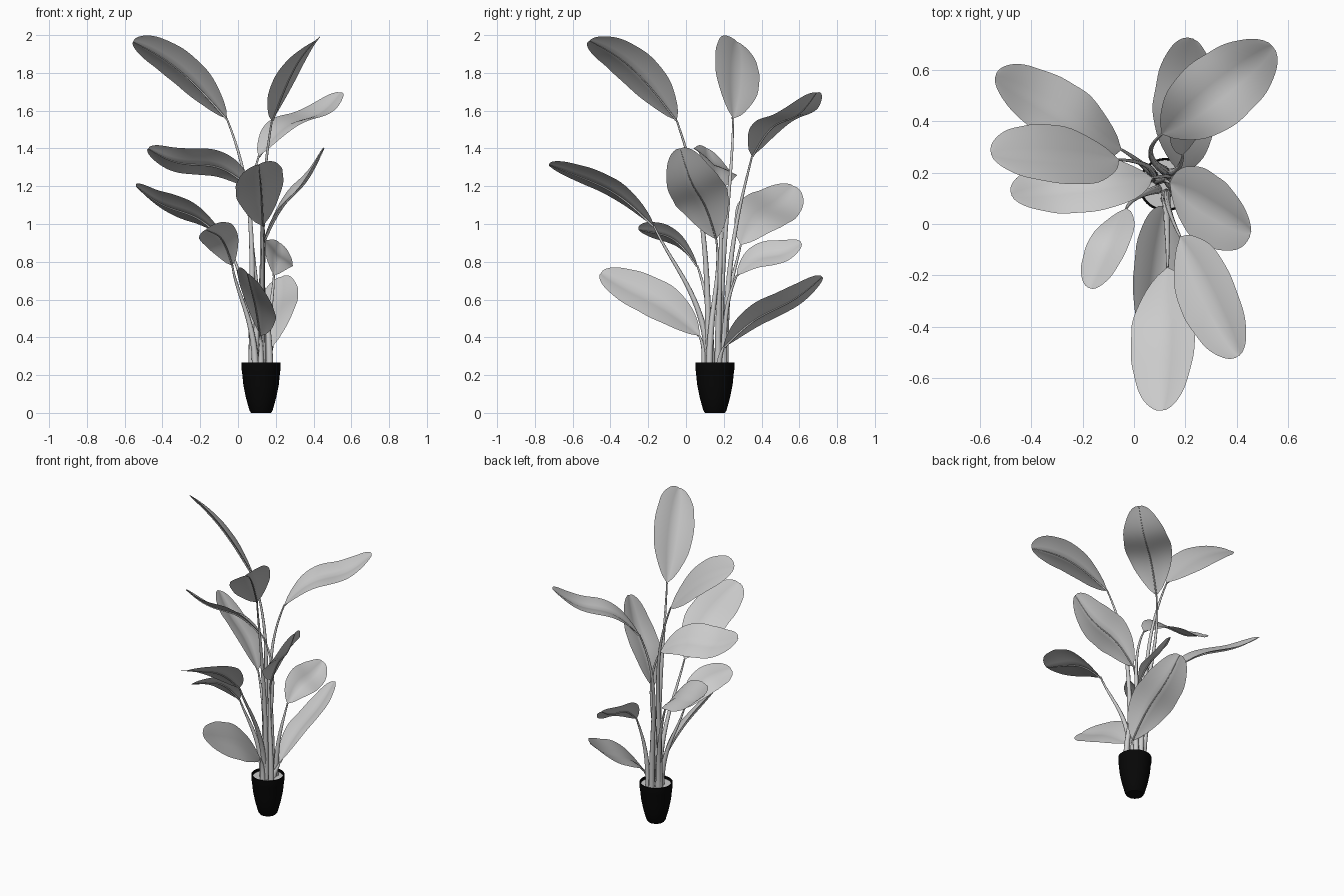
import bpy, bmesh, math
from mathutils import Vector, Quaternion
from mathutils.geometry import interpolate_bezier

if "Cube" in bpy.data.objects:
    bpy.data.objects.remove(bpy.data.objects["Cube"])

UP = Vector((0, 0, 1))
CX, CY = 0.122, 0.153


def finish(name, bm, color=None):
    me = bpy.data.meshes.new(name)
    bm.normal_update()
    bm.to_mesh(me)
    bm.free()
    ob = bpy.data.objects.new(name, me)
    bpy.context.collection.objects.link(ob)
    if color:
        mat = bpy.data.materials.new(name + "_colour")
        mat.diffuse_color = color
        mat.use_nodes = True
        mat.node_tree.nodes["Principled BSDF"].inputs["Base Color"].default_value = mat.diffuse_color
        me.materials.append(mat)
    bpy.ops.object.select_all(action='DESELECT')
    ob.select_set(True)
    bpy.context.view_layer.objects.active = ob
    bpy.ops.object.shade_smooth_by_angle(angle=math.radians(40))
    return ob


def lathe(name, profile, color=None, n=32):
    bm = bmesh.new()
    rings = [[bm.verts.new((CX + r * math.cos(2 * math.pi * i / n),
                            CY + r * math.sin(2 * math.pi * i / n), z))
              for i in range(n)] for r, z in profile]
    for a, b in zip(rings, rings[1:]):
        for i in range(n):
            j = (i + 1) % n
            bm.faces.new((a[i], a[j], b[j], b[i]))
    bm.faces.new(rings[0][::-1])
    bm.faces.new(rings[-1])
    return finish(name, bm, color)


def tube(name, pts, r0, r1):
    cu = bpy.data.curves.new(name, 'CURVE')
    cu.dimensions = '3D'
    cu.bevel_depth = 1.0
    cu.bevel_resolution = 2
    cu.use_fill_caps = True
    sp = cu.splines.new('POLY')
    sp.points.add(len(pts) - 1)
    for i, p in enumerate(pts):
        sp.points[i].co = (*p, 1)
        sp.points[i].radius = r0 + (r1 - r0) * i / (len(pts) - 1)
    sp.use_smooth = True
    ob = bpy.data.objects.new(name, cu)
    bpy.context.collection.objects.link(ob)


def outline(t):
    """Half-width along the leaf: tapered base, broad middle, rounded tip."""
    if t < 0.45:
        return math.sin(math.pi / 2 * (t / 0.45)) ** 0.7
    return math.sqrt(max(0.0, 1 - ((t - 0.45) / 0.555) ** 2.3))


def leaf(i, base, tip, width, roll, bulge, wave):
    base, tip = Vector(base), Vector(tip)
    n, m = 28, 4

    def spine(t):
        off = bulge * math.sin(math.pi * t) + wave * math.sin(2 * math.pi * t)
        return base.lerp(tip, t) + UP * off

    bm = bmesh.new()
    rows, rib = [], []
    for k in range(n + 1):
        t = 0.4 * k / n + 0.6 * math.sin(math.pi / 2 * k / n)   # finer rows at the tip
        p = spine(t)
        d = (spine(t + 0.01) - spine(t - 0.01)).normalized()
        # positive roll lifts the right-hand edge
        side = Quaternion(d, -math.radians(roll)) @ d.cross(UP).normalized()
        nor = side.cross(d)
        w = width / 2 * max(0.02, outline(t)) * (1 + 0.012 * math.sin(23 * t + i))
        row = []
        for j in range(-m, m + 1):
            u = j / m
            h = w * (0.26 * abs(u) - 0.12 * u * u)
            row.append(bm.verts.new(p + side * (w * u) + nor * h))
        rows.append(row)
        rib.append(p - nor * (0.0055 - 0.004 * t))
    for a, b in zip(rows, rows[1:]):
        for j in range(2 * m):
            bm.faces.new((a[j], a[j + 1], b[j + 1], b[j]))
    finish(f"leaf_{i}", bm)
    tube(f"midrib_{i}", rib, 0.005, 0.001)

    # Stalk rising from the pot and leaning out to the leaf
    flat = Vector((base.x - CX, base.y - CY, 0))
    ang = math.atan2(flat.y, flat.x) if flat.length > 0.02 else i * 2.4
    r = 0.035 + 0.02 * (i % 2)
    p0 = Vector((CX + r * math.cos(ang), CY + r * math.sin(ang), 0.22))
    d = ((spine(0.04) - base).normalized() + UP * 0.9).normalized()
    h = base.z - p0.z
    pts = interpolate_bezier(p0, p0 + UP * h * 0.5, base - d * h * 0.32, base, 20)
    tube(f"stalk_{i}", pts, 0.019, 0.005)


# Pot and soil
lathe("pot", [(0.053, 0), (0.061, 0.012), (0.08, 0.08), (0.094, 0.15), (0.101, 0.22),
              (0.104, 0.232), (0.104, 0.268), (0.097, 0.268), (0.094, 0.235)],
      (0.002, 0.002, 0.002, 1))
lathe("soil", [(0.096, 0.238), (0.096, 0.252)])

# Leaves: base, tip, width, roll, bulge, S-wave
LEAVES = [
    ((-0.06, 0.25, 1.56), (-0.555, 0.27, 1.965), 0.29, -38, 0.05, 0.0),
    ((0.18, -0.05, 1.55), (0.41, -0.51, 1.97), 0.27, -30, 0.06, 0.0),
    ((0.11, 0.35, 1.36), (0.54, 0.69, 1.695), 0.29, -3, 0.02, 0.035),
    ((0.07, 0.18, 1.19), (-0.475, 0.11, 1.40), 0.26, -32, 0.02, 0.03),
    ((0.14, 0.16, 0.92), (0.455, -0.03, 1.40), 0.29, -28, 0.0, 0.03),
    ((0.13, -0.17, 0.99), (0.11, -0.725, 1.315), 0.27, -22, 0.05, 0.01),
    ((-0.05, 0.29, 0.89), (-0.54, 0.57, 1.20), 0.28, -32, 0.02, 0.025),
    ((-0.03, 0.06, 0.78), (-0.17, -0.25, 0.97), 0.185, -36, 0.06, 0.01),
    ((0.19, 0.27, 0.73), (0.22, 0.61, 0.90), 0.20, -42, 0.02, 0.02),
    ((0.18, 0.20, 0.35), (0.23, 0.72, 0.72), 0.27, 24, 0.01, 0.02),
    ((0.12, 0.07, 0.41), (0.05, -0.45, 0.74), 0.28, 43, 0.03, 0.01),
]
for i, spec in enumerate(LEAVES, 1):
    leaf(i, *spec)
